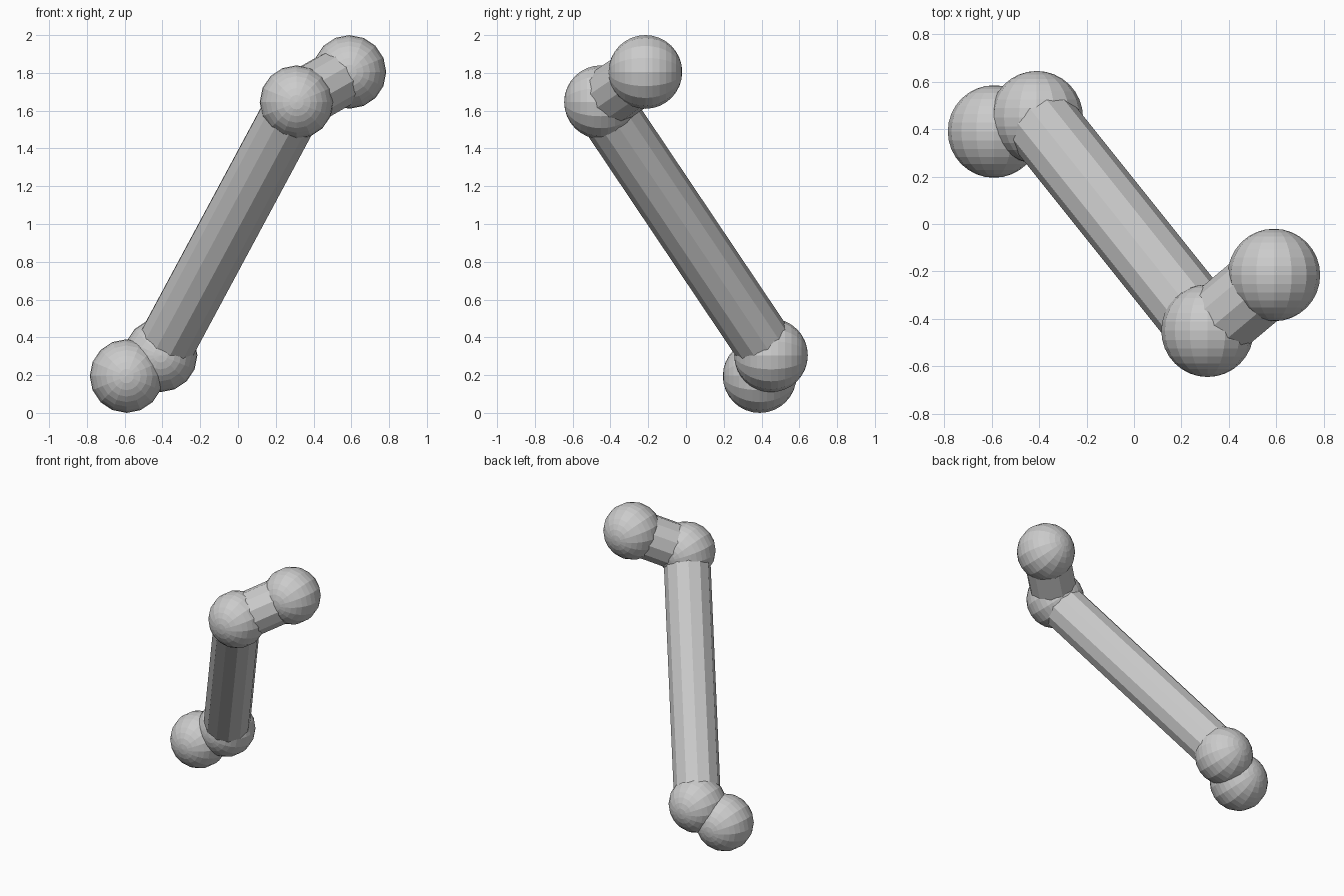
import bpy, math
from mathutils import Vector

if "Cube" in bpy.data.objects:
    bpy.data.objects.remove(bpy.data.objects["Cube"])

BALL_R, ROD_R = 0.195, 0.157

# Joint centres, from the lower end to the upper end
joints = [Vector(p) for p in (
    (-0.59, 0.39, 0.195),
    (-0.41, 0.45, 0.305),
    (0.31, -0.45, 1.645),
    (0.59, -0.215, 1.805),
)]


def ball(name, centre):
    # Low-poly ball with its poles along the y axis
    bpy.ops.mesh.primitive_uv_sphere_add(
        segments=16, ring_count=16, radius=BALL_R,
        location=centre, rotation=(math.pi / 2, 0, 0))
    bpy.context.object.name = name


def rod(name, a, b):
    # Faceted rod running between two joint centres
    d = b - a
    bpy.ops.mesh.primitive_cylinder_add(
        vertices=12, radius=ROD_R, depth=d.length, location=(a + b) / 2,
        rotation=d.to_track_quat('Z', 'Y').to_euler())
    bpy.context.object.name = name


# Balls at every joint
for name, p in zip(("lower_end_ball", "lower_joint_ball",
                    "upper_joint_ball", "upper_end_ball"), joints):
    ball(name, p)

# Rods linking neighbouring balls
for name, a, b in zip(("lower_rod", "main_rod", "upper_rod"), joints, joints[1:]):
    rod(name, a, b)
